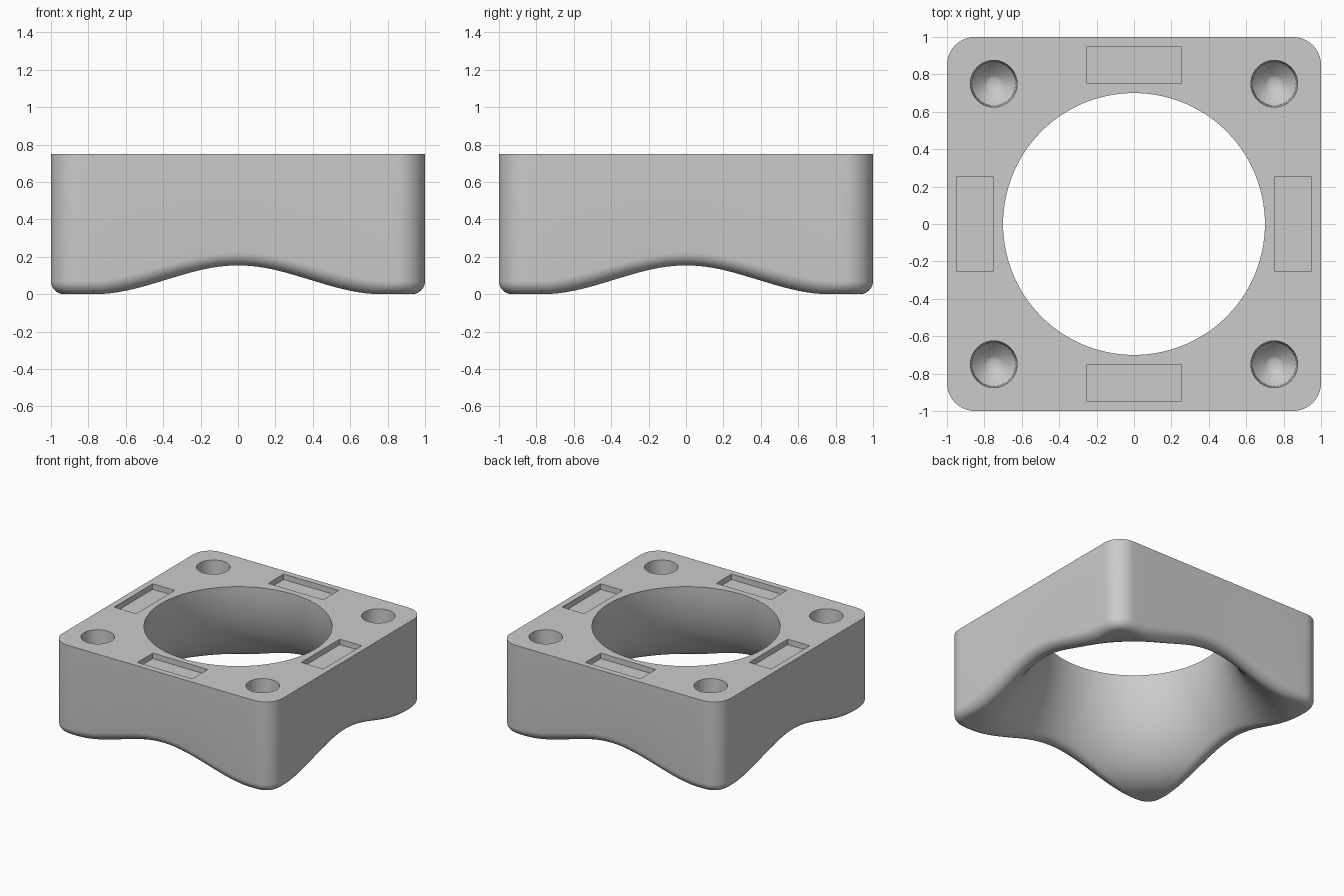
import bpy, bmesh
from math import sin, cos, pi, atan2, sqrt

if "Cube" in bpy.data.objects:
    bpy.data.objects.remove(bpy.data.objects["Cube"])

HEIGHT, BORE, MOUTH, CORNER, FILLET = 0.75, 0.70, 1.2, 0.15, 0.07
FLAT = 1 - CORNER

grey = bpy.data.materials.new("plain grey")
grey.use_nodes = True
colour = (0.6, 0.6, 0.6, 1)
grey.diffuse_color = colour
grey.node_tree.nodes["Principled BSDF"].inputs["Base Color"].default_value = colour


def make_object(name, bm):
    bmesh.ops.recalc_face_normals(bm, faces=bm.faces[:])
    mesh = bpy.data.meshes.new(name)
    bm.to_mesh(mesh)
    bm.free()
    mesh.materials.append(grey)
    obj = bpy.data.objects.new(name, mesh)
    bpy.context.collection.objects.link(obj)
    return obj


def outer_radius(angle, inset):
    """Distance from the centre to a rounded square, shrunk by inset."""
    c, s = abs(cos(angle)), abs(sin(angle))
    k = (1 - inset) / max(c, s)
    if k * min(c, s) > FLAT:
        b = FLAT * (c + s)
        k = b + sqrt(b * b - 2 * FLAT ** 2 + (CORNER - inset) ** 2)
    return k


def bell(r):
    """Height of the bell-shaped bore at radius r: a quarter ellipse."""
    q = min(max((MOUTH - r) / (MOUTH - BORE), 0), 1)
    return HEIGHT * (1 - sqrt(1 - q * q))


def section(angle):
    """Radius and height pairs, from the top of the bore to the outer rim."""
    r = outer_radius(angle, 0)
    centre = outer_radius(angle, FILLET)
    width = r - centre
    # Rest the edge rounding on the bell, touching it at one angle
    turns = [pi / 2 * (1 + i / 60) for i in range(60)]
    level, touch = max((bell(centre + width * cos(t)) + FILLET * sin(t), t)
                       for t in turns)
    end = centre + width * cos(touch)
    points = []
    for i in range(28):      # bell
        radius = BORE + (end - BORE) * (1 - cos(i / 28 * pi / 2))
        points.append((radius, bell(radius)))
    for i in range(11):      # rounded lower edge
        t = touch * (1 - i / 10)
        points.append((centre + width * cos(t), level - FILLET * sin(t)))
    points.append((r, HEIGHT))
    return points


# Angles follow the flat sides and the rounded corners
angles = []
for side in range(4):
    turn = side * pi / 2
    angles += [turn + atan2(FLAT * (i / 16 - 1), 1) for i in range(32)]
    angles += [turn + atan2(FLAT + CORNER * sin(a), FLAT + CORNER * cos(a))
               for a in [i / 10 * pi / 2 for i in range(10)]]

# Body
bm = bmesh.new()
loops = [[bm.verts.new((r * cos(a), r * sin(a), z)) for r, z in section(a)]
         for a in angles]
for i, here in enumerate(loops):
    there = loops[(i + 1) % len(loops)]
    for j in range(len(here)):
        k = (j + 1) % len(here)
        bm.faces.new((here[j], there[j], there[k], here[k]))
body = make_object("base_block", bm)

# Cutter for the corner holes: near-straight wall, cone, shallow round tip
profile = [(0.125, HEIGHT + 0.1), (0.125, HEIGHT), (0.117, 0.48), (0.045, 0.39),
           (0.03, 0.384), (0.012, 0.381)]
bm = bmesh.new()
SIDES = 40
for sx in (-1, 1):
    for sy in (-1, 1):
        rings = [[bm.verts.new((sx * 0.75 + r * cos(2 * pi * i / SIDES),
                                sy * 0.75 + r * sin(2 * pi * i / SIDES), z))
                  for i in range(SIDES)] for r, z in profile]
        for lower, upper in zip(rings, rings[1:]):
            for i in range(SIDES):
                n = (i + 1) % SIDES
                bm.faces.new((lower[i], lower[n], upper[n], upper[i]))
        bm.faces.new(rings[0])
        bm.faces.new(rings[-1])

# Cutter for the four shallow pockets
POCKET = 0.045
for x, y in ((0, 1), (0, -1), (1, 0), (-1, 0)):
    box = bmesh.ops.create_cube(bm, size=1)["verts"]
    bmesh.ops.scale(bm, verts=box, vec=(0.2 if x else 0.5, 0.2 if y else 0.5, 2 * POCKET))
    bmesh.ops.translate(bm, verts=box, vec=(x * 0.85, y * 0.85, HEIGHT))
cutter = make_object("recess_cutter", bm)
cutter.hide_render = True

# Cut the recesses and smooth the curved faces
cut = body.modifiers.new("recesses", "BOOLEAN")
cut.operation, cut.solver, cut.object = "DIFFERENCE", "EXACT", cutter
bpy.ops.object.select_all(action="DESELECT")
body.select_set(True)
bpy.context.view_layer.objects.active = body
bpy.ops.object.modifier_apply(modifier=cut.name)
bpy.data.objects.remove(cutter)
bpy.ops.object.shade_smooth_by_angle(angle=pi / 6)
